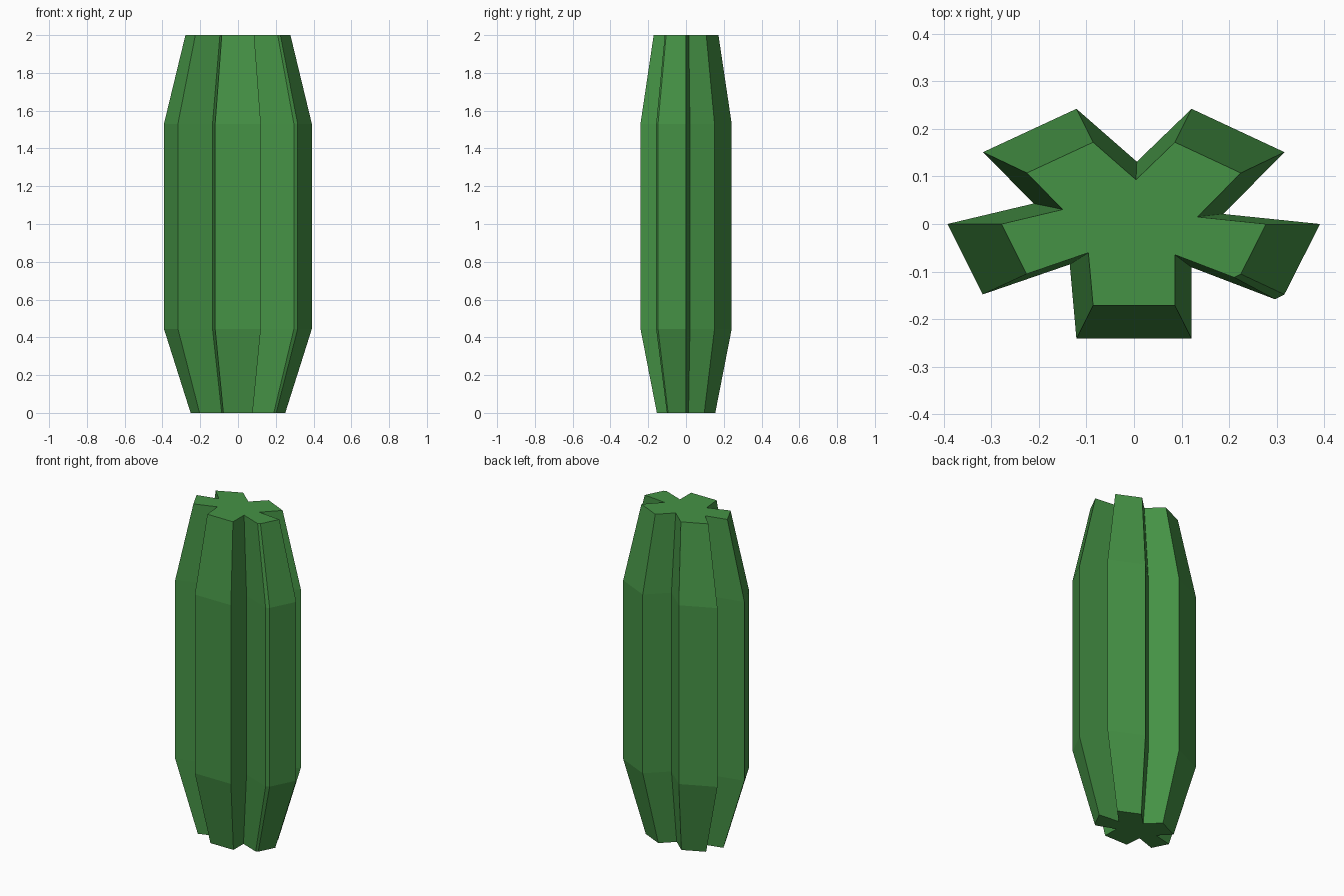
import bpy
import bmesh

cube = bpy.data.objects.get("Cube")
if cube:
    bpy.data.objects.remove(cube, do_unlink=True)

# Flat green for the whole plant
green = bpy.data.materials.new("cactus_green")
green.use_nodes = True
color = (0.06, 0.29, 0.06, 1)
green.diffuse_color = color
green.node_tree.nodes["Principled BSDF"].inputs["Base Color"].default_value = color

# Five-ribbed cross-section, counter-clockwise from the front rib
section = [
    (-0.121, -0.241), (0.121, -0.241), (0.121, -0.091),
    (0.296, -0.158), (0.316, -0.148), (0.391, 0.0), (0.188, 0.021),
    (0.316, 0.151), (0.121, 0.242), (0.006, 0.131),
    (-0.121, 0.242), (-0.317, 0.151), (-0.211, 0.043),
    (-0.392, 0.0), (-0.318, -0.148), (-0.135, -0.085),
]

# Height and scale of each ring, tapering at both ends
levels = [(0, 0.64), (0.445, 1), (1.53, 1), (2, 0.71)]

bm = bmesh.new()
rings = [[bm.verts.new((x * s, y * s, z)) for x, y in section] for z, s in levels]
count = len(section)

# Side walls between neighbouring rings
for low, high in zip(rings, rings[1:]):
    for i in range(count):
        j = (i + 1) % count
        bm.faces.new((low[i], low[j], high[j], high[i]))

# End caps
bm.faces.new(rings[-1])
bm.faces.new(rings[0][::-1])

mesh = bpy.data.meshes.new("cactus_stem")
bm.to_mesh(mesh)
bm.free()
mesh.materials.append(green)
stem = bpy.data.objects.new("cactus_stem", mesh)
bpy.context.collection.objects.link(stem)
